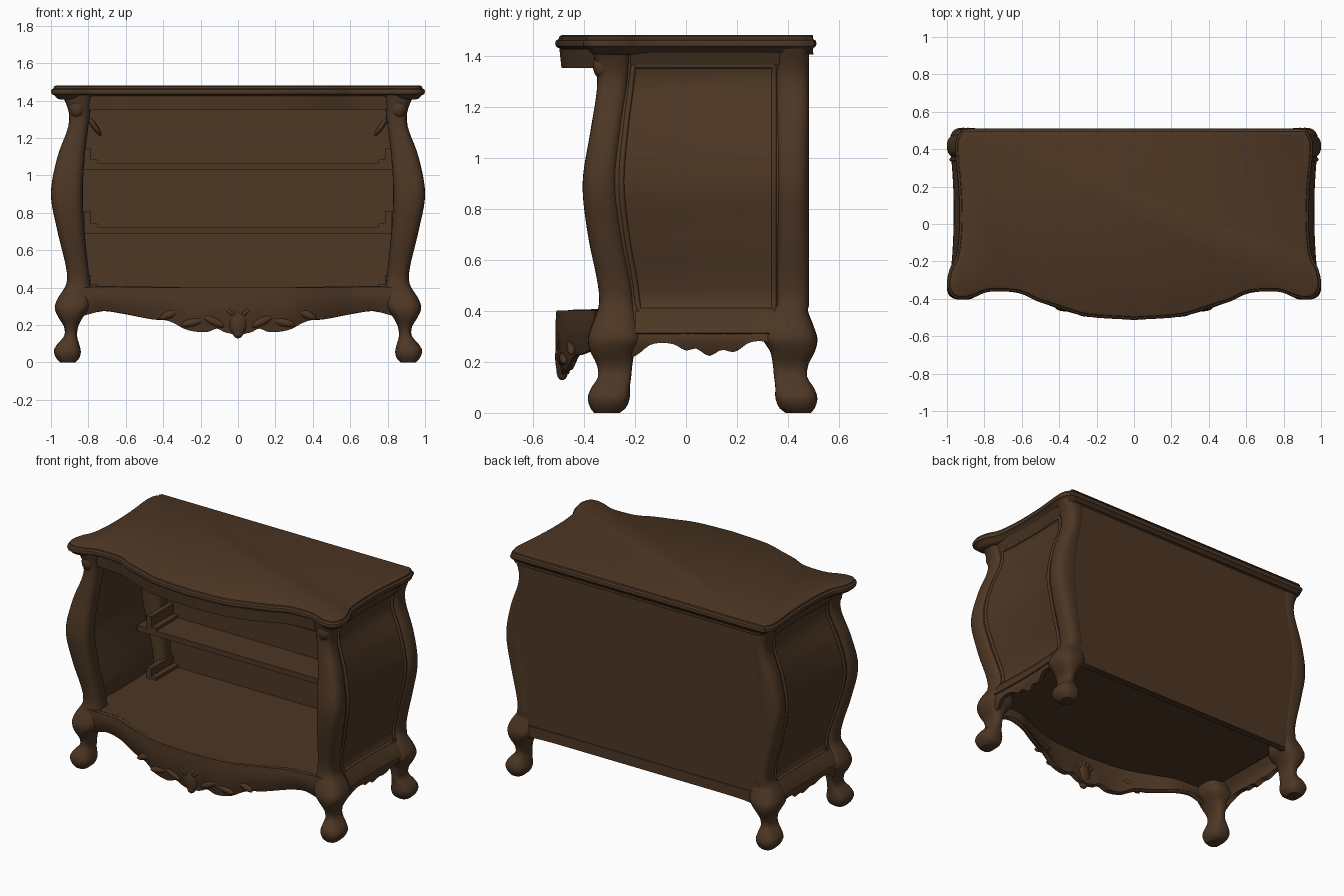
import bpy, bmesh, math
from mathutils import Matrix, Vector

old = bpy.data.objects.get("Cube")
if old:
    bpy.data.objects.remove(old, do_unlink=True)

wood = bpy.data.materials.new("dark_brown_wood")
wood.use_nodes = True
wood.diffuse_color = (0.075, 0.038, 0.018, 1)
wood.node_tree.nodes["Principled BSDF"].inputs["Base Color"].default_value = wood.diffuse_color
wood.node_tree.nodes["Principled BSDF"].inputs["Roughness"].default_value = 0.7


def smooth_curve(points):
    """Smooth interpolation through (t, value) points."""
    n = len(points)

    def slope(i):
        a, b = points[max(i - 1, 0)], points[min(i + 1, n - 1)]
        return (b[1] - a[1]) / (b[0] - a[0])

    def value(t):
        t = min(max(t, points[0][0]), points[-1][0])
        i = next((k for k in range(n - 1) if t <= points[k + 1][0]), n - 2)
        (t0, a), (t1, b) = points[i], points[i + 1]
        h = t1 - t0
        s = (t - t0) / h
        return (a * (1 + 2 * s) * (1 - s) ** 2 + b * s * s * (3 - 2 * s)
                + h * s * (1 - s) * (slope(i) * (1 - s) - slope(i + 1) * s))
    return value


def finish(name, bm, mirror=False, thickness=0, angle=40):
    bmesh.ops.recalc_face_normals(bm, faces=bm.faces)
    mesh = bpy.data.meshes.new(name)
    bm.to_mesh(mesh)
    bm.free()
    mesh.materials.append(wood)
    obj = bpy.data.objects.new(name, mesh)
    bpy.context.collection.objects.link(obj)
    bpy.ops.object.select_all(action='DESELECT')
    obj.select_set(True)
    bpy.context.view_layer.objects.active = obj
    if thickness:
        mod = obj.modifiers.new("thickness", 'SOLIDIFY')
        mod.thickness, mod.offset = thickness, 0
        bpy.ops.object.modifier_apply(modifier=mod.name)
    bpy.ops.object.shade_smooth_by_angle(angle=math.radians(angle))
    if mirror:
        obj.modifiers.new("mirror", 'MIRROR')
    return obj


def loft(name, rings, mirror=False):
    """Closed skin over rings with equal point counts, capped at both ends."""
    bm = bmesh.new()
    loops = [[bm.verts.new(p) for p in ring] for ring in rings]
    for a, b in zip(loops, loops[1:]):
        for i in range(len(a)):
            j = (i + 1) % len(a)
            bm.faces.new((a[i], a[j], b[j], b[i]))
    bm.faces.new(loops[0][::-1])
    bm.faces.new(loops[-1])
    return finish(name, bm, mirror)


def sheet(name, point, nu, nv, thickness=0.03, mirror=False):
    """Thin curved board from a function of two 0..1 parameters."""
    bm = bmesh.new()
    g = [[bm.verts.new(point(i / nu, j / nv)) for j in range(nv + 1)] for i in range(nu + 1)]
    for i in range(nu):
        for j in range(nv):
            bm.faces.new((g[i][j], g[i + 1][j], g[i + 1][j + 1], g[i][j + 1]))
    return finish(name, bm, mirror, thickness)


def box(name, lo, hi, mirror=False):
    lo, hi = Vector(lo), Vector(hi)
    bm = bmesh.new()
    bmesh.ops.create_cube(bm, size=1, matrix=Matrix.Translation((lo + hi) / 2)
                          @ Matrix.Diagonal((hi - lo).to_4d()))
    return finish(name, bm, mirror)


def blob(name, place, size, tilt=0, mirror=False):
    bm = bmesh.new()
    bmesh.ops.create_uvsphere(bm, u_segments=16, v_segments=10, radius=1,
                              matrix=Matrix.Translation(place) @ Matrix.Rotation(tilt, 4, 'Y')
                              @ Matrix.Diagonal((*size, 1)))
    return finish(name, bm, mirror, angle=80)


def bead(name, points, radius, mirror=False, closed=False):
    curve = bpy.data.curves.new(name, 'CURVE')
    curve.dimensions = '3D'
    curve.bevel_depth, curve.bevel_resolution = radius, 2
    line = curve.splines.new('POLY')
    line.points.add(len(points) - 1)
    for p, co in zip(line.points, points):
        p.co = (*co, 1)
    line.use_cyclic_u = closed
    curve.materials.append(wood)
    obj = bpy.data.objects.new(name, curve)
    bpy.context.collection.objects.link(obj)
    if mirror:
        obj.modifiers.new("mirror", 'MIRROR')


def steps(a, b, n):
    return [a + (b - a) * i / n for i in range(n + 1)]


# Corner posts with cabriole legs: height, inner x, outer x, front y, rear y
post_rows = [
    (0, .87, .95, -.36, -.26), (.02, .85, .97, -.375, -.235), (.06, .84, .985, -.385, -.22),
    (.1, .85, .965, -.37, -.22), (.14, .86, .93, -.345, -.215), (.19, .855, .93, -.35, -.21),
    (.24, .83, .96, -.375, -.2), (.29, .79, .98, -.385, -.17), (.34, .78, .965, -.37, -.18),
    (.42, .79, .918, -.342, -.2), (.5, .8, .918, -.345, -.21), (.7, .82, .965, -.385, -.245),
    (.9, .83, 1, -.405, -.265), (1.1, .82, .965, -.375, -.25), (1.26, .8, .908, -.35, -.23),
    (1.34, .79, .905, -.35, -.22), (1.43, .78, .94, -.37, -.21)]
inner_x, outer_x, front_y, rear_y = [
    smooth_curve([(r[0], r[k]) for r in post_rows]) for k in (1, 2, 3, 4)]


def post_ring(z, back):
    x0, x1, y0, y1 = inner_x(z), outer_x(z), front_y(z), rear_y(z)
    if back:
        y0, y1 = (.35, .482) if z > .41 else (.13 - y1, .13 - y0)
    ring = []
    for k in range(28):
        c, s = math.cos(math.tau * k / 28), math.sin(math.tau * k / 28)
        px, py = [math.copysign(abs(v) ** (2 / 2.7), v) for v in (c, s)]
        ring.append(((x0 + x1 + (x1 - x0) * px) / 2, (y0 + y1 + (y1 - y0) * py) / 2, z))
    return ring


heights = steps(0, .42, 24) + steps(.44, 1.43, 30)
for label, back in (("front", False), ("back", True)):
    loft(label + "_posts", [post_ring(z, back) for z in heights], mirror=True)
blob("post_leaf_ornament", (.86, -.325, 1.36), (.045, .04, .055), mirror=True)
blob("foot_scrolls", (.93, -.31, .055), (.05, .068, .052), mirror=True)

# Serpentine table top with a moulded edge
half = [(0, .51), (.45, .51), (.88, .51), (.93, .49), (.955, .44), (.955, .36), (.94, .2),
        (.935, 0), (.95, -.16), (.985, -.24), (1, -.32), (.975, -.385), (.92, -.405),
        (.85, -.39), (.77, -.362), (.62, -.368), (.52, -.412), (.41, -.447), (.25, -.495),
        (0, -.513)]
cx, cy = [smooth_curve([(i, p[k]) for i, p in enumerate(half)]) for k in (0, 1)]
right = [Vector((cx(t), cy(t))) for t in steps(0, len(half) - 1, 76)]
outline = right + [Vector((-p.x, p.y)) for p in right[-2:0:-1]]


def edge_ring(z, inset):
    ring = []
    for i, p in enumerate(outline):
        d = (outline[(i + 1) % len(outline)] - outline[i - 1]).normalized()
        ring.append((p.x + d.y * inset, p.y - d.x * inset, z))
    return ring


loft("table_top", [edge_ring(*r) for r in (
    (1.405, .05), (1.413, .03), (1.425, .022), (1.435, .004), (1.447, 0), (1.458, .003),
    (1.465, .014), (1.474, .016), (1.48, .026))])

# Bowed front apron, floor and top rail
bow = smooth_curve([(0, -.505), (.25, -.487), (.4, -.447), (.52, -.4), (.62, -.362),
                    (.78, -.35), (.88, -.345)])
hem = smooth_curve([(0, .15), (.07, .165), (.11, .185), (.17, .165), (.27, .178), (.34, .215),
                    (.39, .232), (.45, .235), (.6, .265), (.72, .283), (.79, .265), (.88, .24)])


def apron_point(u, v):
    x = 1.72 * u - .86
    low = hem(abs(x))
    z = low + (.4 - low) * v
    return x, bow(abs(x)) + .012 + .02 * (1 - v) - .012 * math.sin(math.pi * v), z


def rail_point(u, v):
    x = 1.72 * u - .86
    return x, bow(abs(x)) + .032 - .008 * v, 1.352 + .075 * v


sheet("front_apron", apron_point, 90, 8)
sheet("front_top_rail", rail_point, 60, 3)
bead("apron_hem_bead", [apron_point(u, .06) for u in steps(.06, .94, 80)], .016)
bead("apron_top_bead", [apron_point(u, .93) for u in steps(.04, .96, 60)], .016)
edge = [(x, bow(abs(x)) + .012) for x in steps(-.86, .86, 50)] + [(.87, .46), (-.87, .46)]
loft("cabinet_floor", [[(x, y, z) for x, y in edge] for z in (.36, .398)])

# Carved shell and leaf scrolls on the apron
blob("shell_core", (0, -.485, .22), (.05, .028, .085))
for k in range(-2, 3):
    a = k * .42
    blob("shell_lobe", (.055 * math.sin(a), -.49, .235 + .05 * math.cos(a)), (.016, .022, .05), a)
blob("shell_tip", (0, -.485, .16), (.028, .022, .032))
for x, z, tilt in ((.13, .22, 1.1), (.24, .215, 1.8), (.36, .26, 2)):
    blob("leaf_scroll", (x, bow(x) + .012, z), (.022, .02, .065), tilt, mirror=True)


# Swelling side walls with a scalloped lower edge
def side_x(y, z):
    return outer_x(z) - .037 - .014 * max(0, 1 - ((y - .06) / .3) ** 2)


side_hem = smooth_curve([(-.3, .2), (-.2, .23), (-.14, .27), (-.05, .272), (0, .25), (.04, .258),
                         (.09, .23), (.14, .253), (.19, .245), (.25, .277), (.33, .275), (.44, .22)])


def side_point(u, v):
    y = -.29 + .73 * u
    low = side_hem(y)
    z = low + (1.42 - low) * v
    return side_x(y, z), y, z


sheet("side_walls", side_point, 40, 44, mirror=True)


def on_side(y, z):
    return side_x(y, z) + .015, y, z


# Raised frame around each side panel
def panel_front(z):
    return rear_y(z) + .012


loop = ([on_side(panel_front(z), z) for z in steps(.4, 1.36, 30)]
        + [on_side(y, 1.36) for y in steps(-.19, .34, 12)]
        + [on_side(.345, z) for z in steps(1.36, .4, 30)]
        + [on_side(y, .4) for y in steps(.34, -.18, 12)])
bead("side_panel_beads", loop, .011, mirror=True, closed=True)
sheet("side_top_rails", lambda u, v: on_side(-.22 + .6 * u, 1.365 + .05 * v), 12, 3, .016, True)
sheet("side_bottom_rails", lambda u, v: on_side(-.2 + .56 * u, .31 + .085 * v), 12, 4, .016, True)


# Flat back
def back_point(u, v):
    s = 2 * u - 1
    low = .285 - .04 * abs(s) ** 12
    z = low + (1.42 - low) * v
    return s * (outer_x(z) - .06), .463, z


sheet("back_panel", back_point, 24, 30)
box("back_bottom_rail", (-.82, .44, .29), (.82, .484, .355))

# Shallow inner shelves and drawer stops
for z in (.69, 1.03):
    box("inner_shelf", (-.89, .22, z), (.89, .46, z + .035))
for z, tall in ((.398, .07), (.724, .085), (1.064, .08)):
    box("drawer_stops", (.785, .22, z), (.82, .46, z + tall), mirror=True)
    box("drawer_stop_feet", (.75, .22, z), (.79, .46, z + .02), mirror=True)
blob("upper_brackets", (.765, .3, 1.26), (.016, .05, .06), .6, mirror=True)
